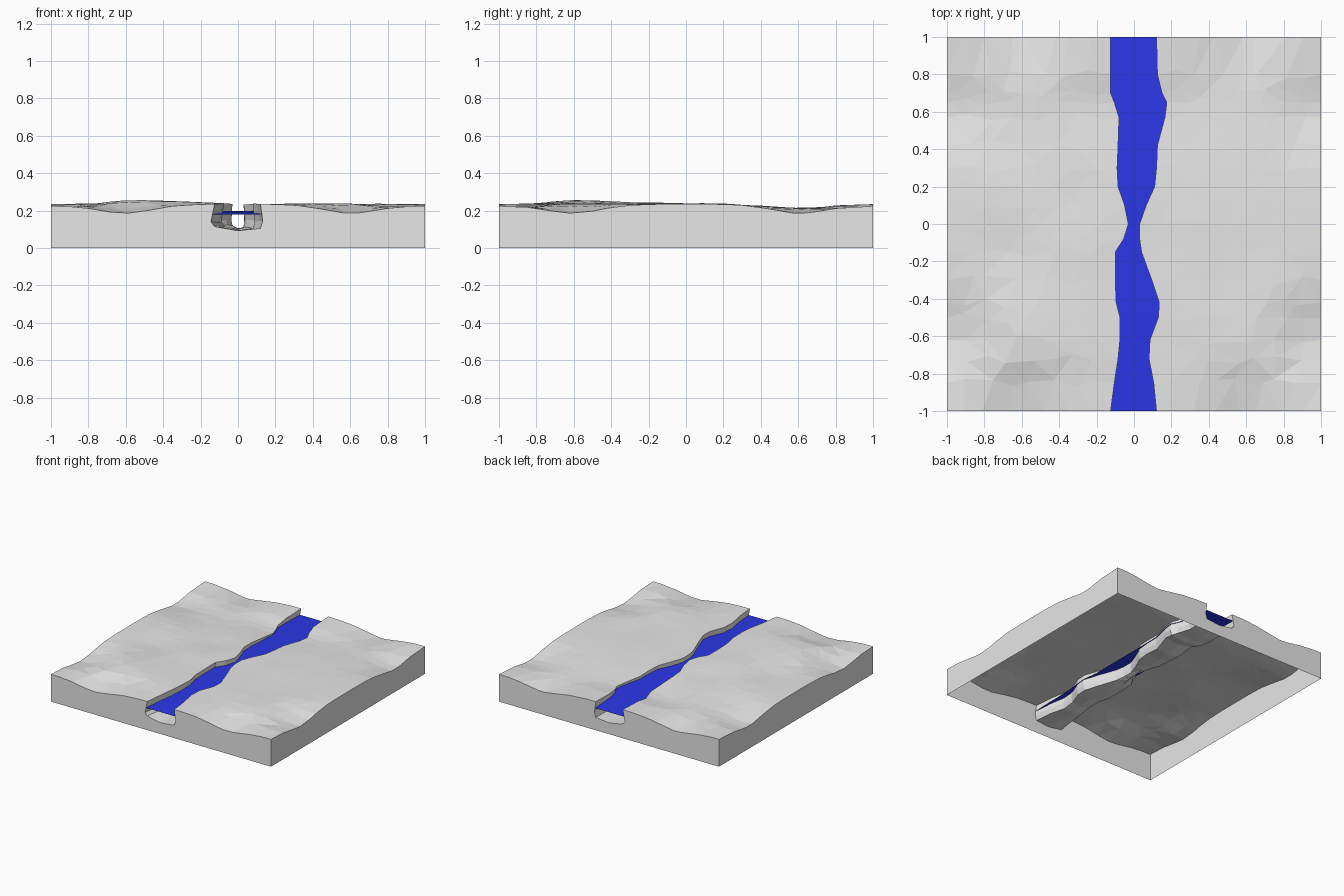
import bpy, bmesh, math, random
from mathutils import Vector, noise

random.seed(4)
cube = bpy.data.objects.get("Cube")
if cube:
    bpy.data.objects.remove(cube)


def make_material(name, colour):
    mat = bpy.data.materials.new(name)
    mat.use_nodes = True
    mat.diffuse_color = colour
    mat.node_tree.nodes["Principled BSDF"].inputs["Base Color"].default_value = colour
    return mat


def make_object(name, bm, mat):
    mesh = bpy.data.meshes.new(name)
    bm.to_mesh(mesh)
    bm.free()
    mesh.materials.append(mat)
    obj = bpy.data.objects.new(name, mesh)
    bpy.context.collection.objects.link(obj)
    return obj


def loft(bm, rows):
    """Join neighbouring rows of vertices with quads."""
    faces = []
    for low, high in zip(rows, rows[1:]):
        for i in range(len(low) - 1):
            faces.append(bm.faces.new((low[i], low[i + 1], high[i + 1], high[i])))
    return faces


# River banks from front to back: y, left-hand x, right-hand x
BANKS = [
    (-1, -.125, .12), (-.85, -.105, .105), (-.72, -.085, .08), (-.62, -.075, .085),
    (-.5, -.075, .13), (-.42, -.095, .135), (-.3, -.1, .095), (-.15, -.1, .04),
    (-.08, -.055, .03), (0, -.03, .03), (.1, -.05, .065), (.2, -.085, .11),
    (.3, -.09, .12), (.42, -.085, .125), (.57, -.08, .165), (.65, -.105, .175),
    (.7, -.125, .15), (.8, -.125, .125), (1, -.125, .12),
]
COLUMNS = 8


def edge_height(t):
    """Matching wavy outline shared by all four sides of the tile."""
    return .235 - .045 * math.exp(-((abs(t) - .6) / .2) ** 2) - .01 * t * t


def ground_height(x, y):
    """Rolling hills that settle into the shared outline at the rim."""
    hill = .018 * math.exp(-((x + .5) ** 2 + (y + .65) ** 2) / .15)
    valley = .025 * math.exp(-((y - .6) / .25) ** 2)
    rough = .012 * noise.noise(Vector((x * 3, y * 3, 1)))
    inside = .235 + hill - valley + rough
    side_gap, end_gap = 1 - abs(x), 1 - abs(y)
    rim = edge_height(y if side_gap < end_gap else x)
    w = min(1, min(side_gap, end_gap) / .35)
    w = w * w * (3 - 2 * w)
    return rim * (1 - w) + inside * w


def ground_side(outer, bank, y):
    """Points from the tile rim to the bank, loosened for irregular facets."""
    points = []
    for i in range(COLUMNS + 1):
        x, py = outer + (bank - outer) * i / COLUMNS, y
        if 0 < i < COLUMNS:
            x += random.uniform(-.035, .035)
            if abs(y) < 1:
                py += random.uniform(-.025, .025)
        points.append((x, py, ground_height(x, py)))
    return points


def channel_bed(left, right, y):
    """Undercut walls and a shallow rounded floor."""
    middle, half = (left + right) / 2, (right - left) / 2
    wobble = 0 if abs(y) == 1 else random.uniform(-.01, .01)
    shape = [(-1.16, .14), (-1, .115), (0, .093), (1, .105), (1.1, .145)]
    return [(middle + half * s, y, z + wobble) for s, z in shape]


# Ground, channel and skirt as one open-bottomed shell
bm = bmesh.new()
rows = []
for y, left, right in BANKS:
    points = (ground_side(-1, left, y) + channel_bed(left, right, y)
              + ground_side(1, right, y)[::-1])
    rows.append([bm.verts.new(p) for p in points])
top_faces = loft(bm, rows)

corners = {(x, y): bm.verts.new((x, y, 0)) for x in (-1, 1) for y in (-1, 1)}
bm.faces.new(rows[0][::-1] + [corners[-1, -1], corners[1, -1]])
bm.faces.new(rows[-1] + [corners[1, 1], corners[-1, 1]])
bm.faces.new([r[0] for r in rows] + [corners[-1, 1], corners[-1, -1]])
bm.faces.new([r[-1] for r in rows][::-1] + [corners[1, -1], corners[1, 1]])
bmesh.ops.triangulate(bm, faces=top_faces, quad_method='SHORT_EDGE')
bm.normal_update()
make_object("ground_tile", bm, make_material("pale grey", (.8, .8, .8, 1)))

# Water sheet, slightly raised midway and running under the narrow banks
bm = bmesh.new()
rows = []
for y, left, right in BANKS:
    a, b = min(-.13, left - .01), max(.13, right + .01)
    z = .18 + .018 * (1 - y * y)
    rows.append([bm.verts.new((a + (b - a) * i / 4, y, z)) for i in range(5)])
loft(bm, rows)
bm.normal_update()
make_object("river_water", bm, make_material("deep blue", (.026, .04, .85, 1)))
